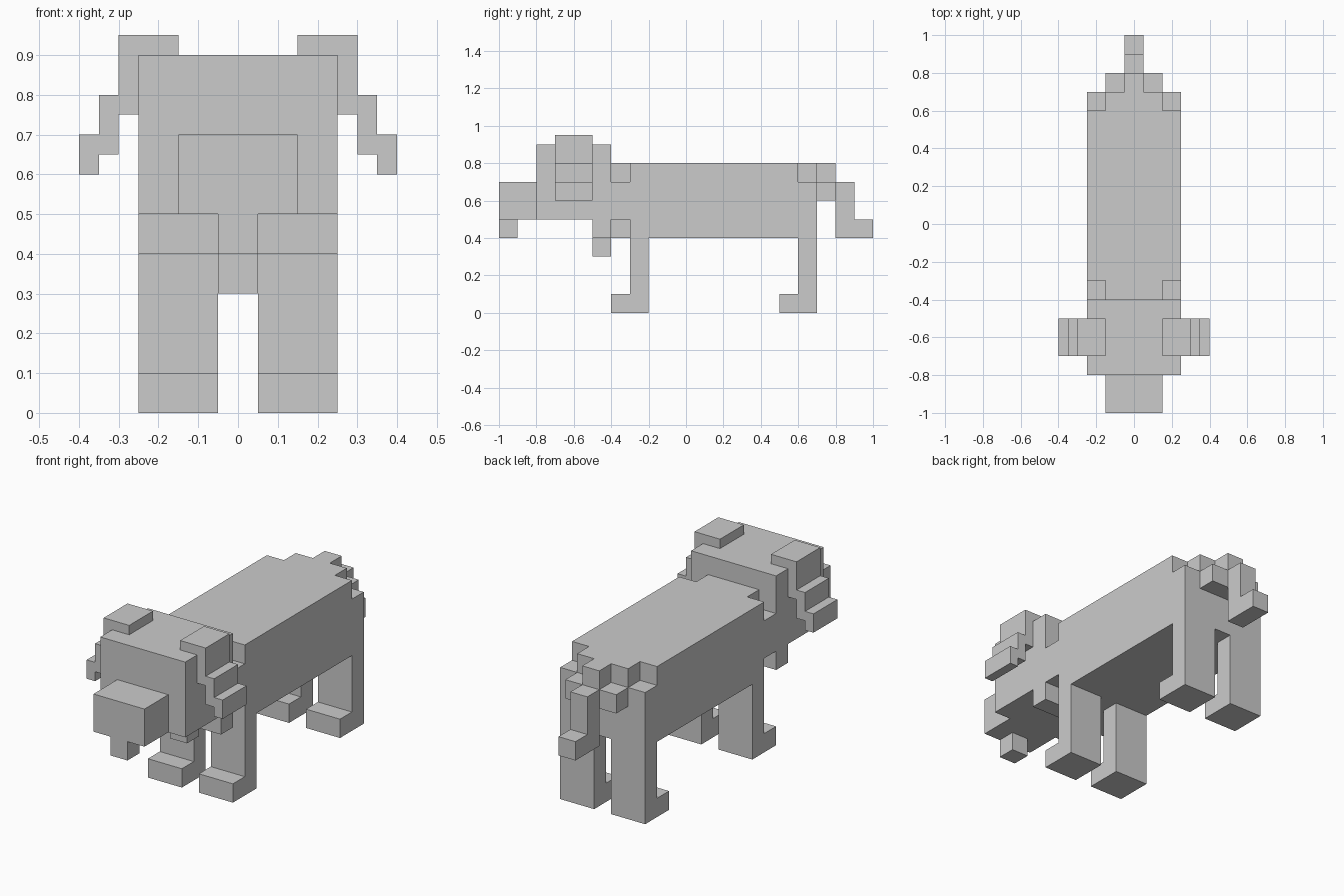
import bpy, bmesh

if "Cube" in bpy.data.objects:
    bpy.data.objects.remove(bpy.data.objects["Cube"])


def prism(name, profile, lo, hi, axis):
    """Extrude a profile along x (points are y,z) or along y (points are x,z)."""
    bm = bmesh.new()
    place = (lambda p, d: (d, p[0], p[1])) if axis == 'x' else (lambda p, d: (p[0], d, p[1]))
    face = bm.faces.new([bm.verts.new(place(p, lo)) for p in profile])
    ext = bmesh.ops.extrude_face_region(bm, geom=[face], use_keep_orig=True)
    verts = [g for g in ext['geom'] if isinstance(g, bmesh.types.BMVert)]
    bmesh.ops.translate(bm, verts=verts, vec=place((0, 0), hi - lo))
    bmesh.ops.recalc_face_normals(bm, faces=bm.faces)
    mesh = bpy.data.meshes.new(name)
    bm.to_mesh(mesh)
    bm.free()
    obj = bpy.data.objects.new(name, mesh)
    bpy.context.collection.objects.link(obj)
    return obj


def box(name, x, y, z):
    rect = [(y[0], z[0]), (y[1], z[0]), (y[1], z[1]), (y[0], z[1])]
    return prism(name, rect, x[0], x[1], 'x')


def mirror(obj):
    obj.modifiers.new("mirror", 'MIRROR')


# Torso with stepped corners at the neck and rump
torso = box("torso", (-.25, .25), (-.4, .7), (.4, .8))
notches = [((-.5, -.3), (.7, .9)), ((-.5, -.3), (.3, .5)), ((.6, .8), (.7, .9))]
for i, (y, z) in enumerate(notches):
    cutter = box(f"corner_cutter_{i}", (.15, .35), y, z)
    mirror(cutter)
    cutter.hide_render = True
    cutter.hide_set(True)
    cut = torso.modifiers.new("corner", 'BOOLEAN')
    cut.operation, cut.solver, cut.object = 'DIFFERENCE', 'EXACT', cutter

# Head with throat, muzzle, chin and throat tuft
prism("head", [(-.8, .5), (-.5, .5), (-.5, .4), (-.4, .4), (-.4, .9), (-.8, .9)], -.25, .25, 'x')
box("muzzle", (-.15, .15), (-1, -.8), (.5, .7))
box("chin", (-.05, .05), (-1, -.9), (.4, .5))
box("throat_tuft", (-.05, .05), (-.5, -.4), (.3, .4))

# Drooping stepped ears
ear = [(.15, .9), (.25, .9), (.25, .75), (.3, .75), (.3, .65), (.35, .65), (.35, .6),
       (.4, .6), (.4, .7), (.35, .7), (.35, .8), (.3, .8), (.3, .95), (.15, .95)]
mirror(prism("ears", ear, -.7, -.5, 'y'))

# Legs with forward feet
for name, back in (("front_legs", -.2), ("rear_legs", .7)):
    leg = [(back, 0), (back, .4), (back - .1, .4), (back - .1, .1), (back - .2, .1), (back - .2, 0)]
    mirror(prism(name, leg, .05, .25, 'x'))

# Stepped tail root and hanging tail
root = [(-.15, .6), (.15, .6), (.15, .7), (.05, .7), (.05, .8), (-.05, .8), (-.05, .7), (-.15, .7)]
prism("tail_root", root, .7, .8, 'y')
prism("tail", [(.8, .4), (1, .4), (1, .5), (.9, .5), (.9, .7), (.8, .7)], -.05, .05, 'x')
